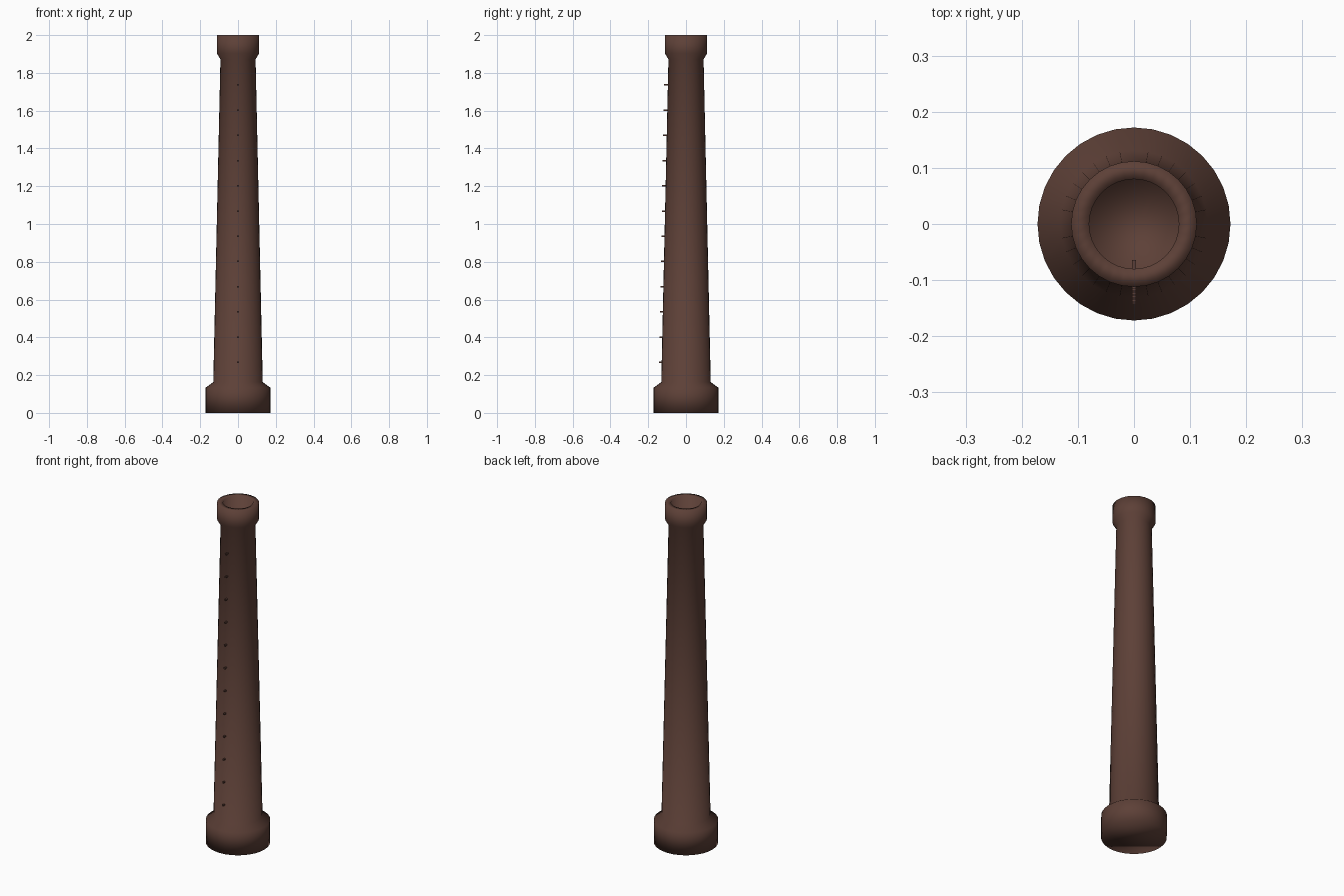
import bpy, bmesh, math
from mathutils import Matrix

cube = bpy.data.objects.get("Cube")
if cube:
    bpy.data.objects.remove(cube, do_unlink=True)

SIDES = 32

brown = bpy.data.materials.new("dark_brown")
brown.use_nodes = True
colour = (0.1095, 0.0513, 0.0382, 1)
brown.diffuse_color = colour
brown.node_tree.nodes["Principled BSDF"].inputs["Base Color"].default_value = colour


def finish(bm, name, smooth):
    bmesh.ops.recalc_face_normals(bm, faces=bm.faces)
    for f in bm.faces:
        f.smooth = smooth
    mesh = bpy.data.meshes.new(name)
    bm.to_mesh(mesh)
    bm.free()
    mesh.materials.append(brown)
    obj = bpy.data.objects.new(name, mesh)
    bpy.context.collection.objects.link(obj)
    return obj


# Chimney: plinth, tapered shaft, flared collar and hollow flue, as (radius, z)
profile = [(0.172, 0), (0.172, 0.133), (0.131, 0.163), (0.093, 1.872),
           (0.112, 1.903), (0.112, 2.0), (0.08, 2.0), (0.08, 0.1)]
bm = bmesh.new()
rings = []
for r, z in profile:
    angles = [2 * math.pi * i / SIDES for i in range(SIDES)]
    rings.append([bm.verts.new((r * math.sin(a), r * math.cos(a), z)) for a in angles])
for low, high in zip(rings, rings[1:]):
    for i in range(SIDES):
        j = (i + 1) % SIDES
        bm.faces.new((low[i], low[j], high[j], high[i]))
bm.faces.new(rings[0])
bm.faces.new(rings[-1])
finish(bm, "chimney", True)

# Climbing pegs up the front, following the taper
PEGS = 12
bm = bmesh.new()
for i in range(PEGS):
    t = i / (PEGS - 1)
    z = 0.268 + t * 1.468
    y = -0.117 + t * 0.027
    bmesh.ops.create_cube(bm, size=1, matrix=Matrix.Translation((0, y, z))
                          @ Matrix.Diagonal((0.008, 0.052, 0.008, 1)))
finish(bm, "climbing_pegs", False)
